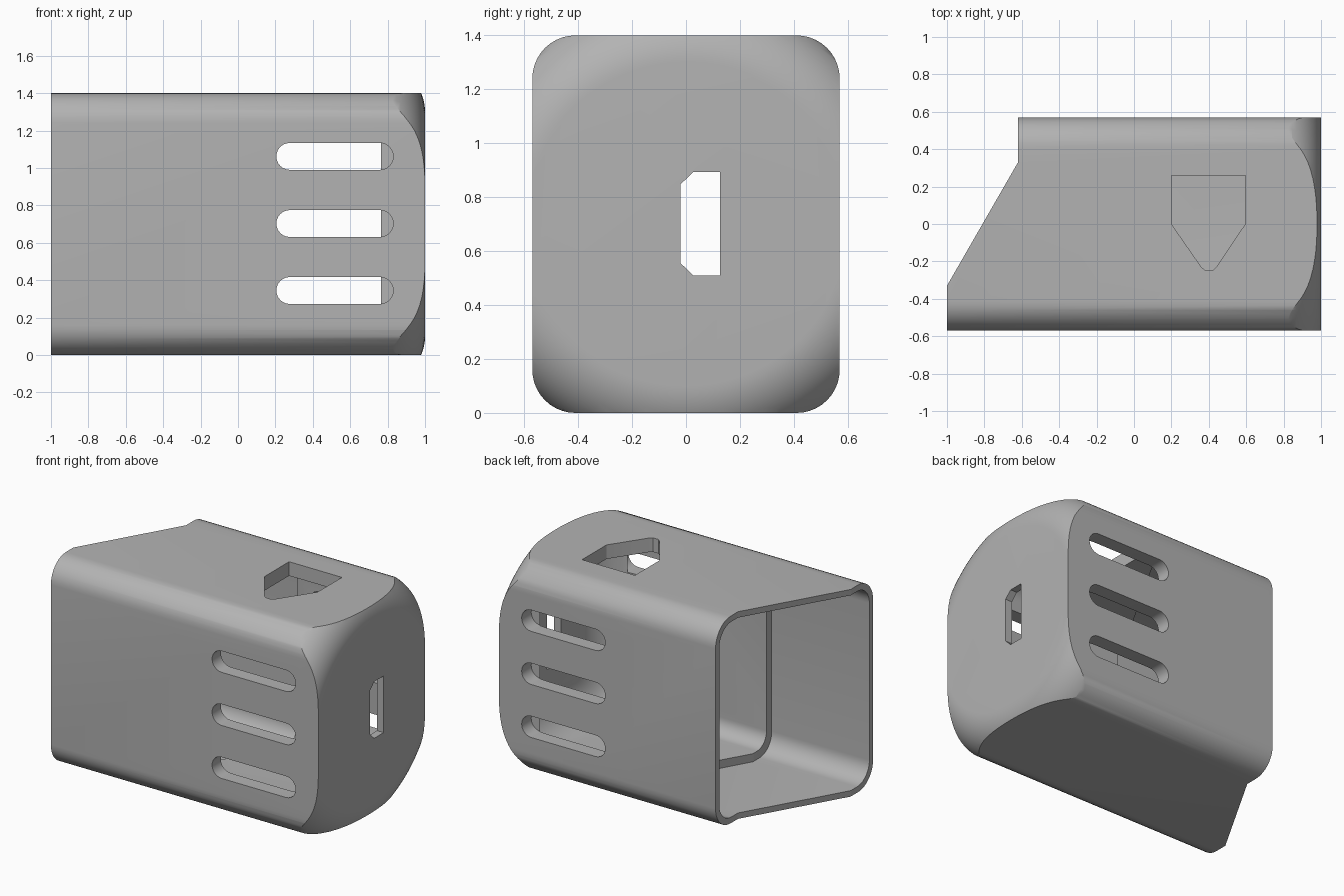
import bpy, bmesh, math
from mathutils import Vector

if "Cube" in bpy.data.objects:
    bpy.data.objects.remove(bpy.data.objects["Cube"], do_unlink=True)

MID = 0.70  # height of the long axis

grey = bpy.data.materials.new("plain grey")
grey.use_nodes = True
grey.diffuse_color = (0.45, 0.45, 0.45, 1)
grey.node_tree.nodes["Principled BSDF"].inputs["Base Color"].default_value = (0.45, 0.45, 0.45, 1)


def loft(name, rings):
    """Closed solid through matching rings of points."""
    bm = bmesh.new()
    loops = [[bm.verts.new(p) for p in ring] for ring in rings]
    n = len(loops[0])
    for a, b in zip(loops, loops[1:]):
        for i in range(n):
            j = (i + 1) % n
            bm.faces.new((a[i], a[j], b[j], b[i]))
    bm.faces.new(loops[0])
    bm.faces.new(loops[-1])
    bmesh.ops.recalc_face_normals(bm, faces=bm.faces)
    mesh = bpy.data.meshes.new(name)
    bm.to_mesh(mesh)
    bm.free()
    mesh.materials.append(grey)
    ob = bpy.data.objects.new(name, mesh)
    bpy.context.collection.objects.link(ob)
    return ob


def prism(name, pts, axis, lo, hi):
    """Extrude a 2D outline along an axis."""
    place = {"x": lambda a, b, t: (t, a, b),
             "y": lambda a, b, t: (a, t, b),
             "z": lambda a, b, t: (a, b, t)}[axis]
    return loft(name, [[place(a, b, t) for a, b in pts] for t in (lo, hi)])


def rounded(hy, hz, r, steps=10):
    """Rounded rectangle outline in y and z around the long axis."""
    pts = []
    for k, (sy, sz) in enumerate([(1, 1), (-1, 1), (-1, -1), (1, -1)]):
        for i in range(steps + 1):
            a = math.pi / 2 * (k + i / steps)
            pts.append((sy * (hy - r) + r * math.cos(a),
                        MID + sz * (hz - r) + r * math.sin(a)))
    return pts


def combine(target, tool, operation):
    """Apply a boolean and discard the tool."""
    mod = target.modifiers.new("cut", "BOOLEAN")
    mod.operation = operation
    mod.solver = "EXACT"
    mod.object = tool
    bpy.context.view_layer.objects.active = target
    bpy.ops.object.modifier_apply(modifier=mod.name)
    bpy.data.objects.remove(tool, do_unlink=True)


def slanted(dx):
    """Plan outline of everything in front of the slanted mouth, moved by dx."""
    return [(-1.4, -0.8), (-1 + dx, -0.8), (-1 + dx, -0.33),
            (-0.62 + dx, 0.33), (-0.62 + dx, 0.8), (-1.4, 0.8)]


# Outer body with rounded long edges
body = prism("sleeve_body", rounded(0.57, 0.70, 0.16), "x", -1.1, 1.0)

# Domed closed end, turned around the long axis
R, F = 0.85, 0.25
profile = [(-1.3, R)]
for i in range(17):
    a = math.pi / 2 * i / 16
    profile.append((1 - F + F * math.sin(a), R - F + F * math.cos(a)))
SEG = 96
dome = loft("dome_tool", [[(x, r * math.cos(2 * math.pi * i / SEG),
                            MID + r * math.sin(2 * math.pi * i / SEG))
                           for i in range(SEG)] for x, r in profile])
combine(body, dome, "INTERSECT")

# Slanted open mouth
combine(body, prism("mouth_tool", slanted(0), "z", -0.3, 1.7), "DIFFERENCE")

# Main cavity, rounded towards the closed end
rings = []
for x, inset in [(-1.3, 0)] + [(0.71 + 0.24 * math.sin(math.pi / 16 * i),
                                0.24 * (1 - math.cos(math.pi / 16 * i))) for i in range(9)]:
    rings.append([(x, y, z) for y, z in rounded(0.475 - inset, 0.605 - inset, 0.10)])
combine(body, loft("cavity_tool", rings), "DIFFERENCE")

# Wider recess at the mouth, ending in a step parallel to the slant
recess = prism("recess_tool", rounded(0.53, 0.66, 0.13), "x", -1.2, 0.5)
combine(recess, prism("recess_limit", slanted(0.73), "z", -0.3, 1.7), "INTERSECT")
combine(body, recess, "DIFFERENCE")

# Three vent slots on each side
for zc in (0.345, 0.703, 1.062):
    h = 0.072
    outline = []
    for cx, start in ((0.83 - h, -math.pi / 2), (0.205 + h, math.pi / 2)):
        for i in range(13):
            a = start + math.pi * i / 12
            outline.append((cx + h * math.cos(a), zc + h * math.sin(a)))
    for side in (-1, 1):
        combine(body, prism("slot_tool", outline, "y", side * 0.468, side * 0.7), "DIFFERENCE")

# Pointed window in the top
window = [(0.2, 0.26), (0.2, 0.0), (0.36, -0.23), (0.38, -0.248),
          (0.42, -0.248), (0.44, -0.23), (0.595, 0.0), (0.595, 0.26)]
combine(body, prism("window_tool", window, "z", 1.2, 1.6), "DIFFERENCE")

# Chamfered port in the closed end
port = [(-0.02, 0.555), (0.027, 0.51), (0.127, 0.51),
        (0.127, 0.893), (0.027, 0.893), (-0.02, 0.848)]
combine(body, prism("port_tool", port, "x", 0.85, 1.2), "DIFFERENCE")

# Smooth the rounded areas, keep edges sharp
bpy.ops.object.select_all(action="DESELECT")
body.select_set(True)
bpy.context.view_layer.objects.active = body
bpy.ops.object.shade_smooth_by_angle(angle=math.radians(30))
